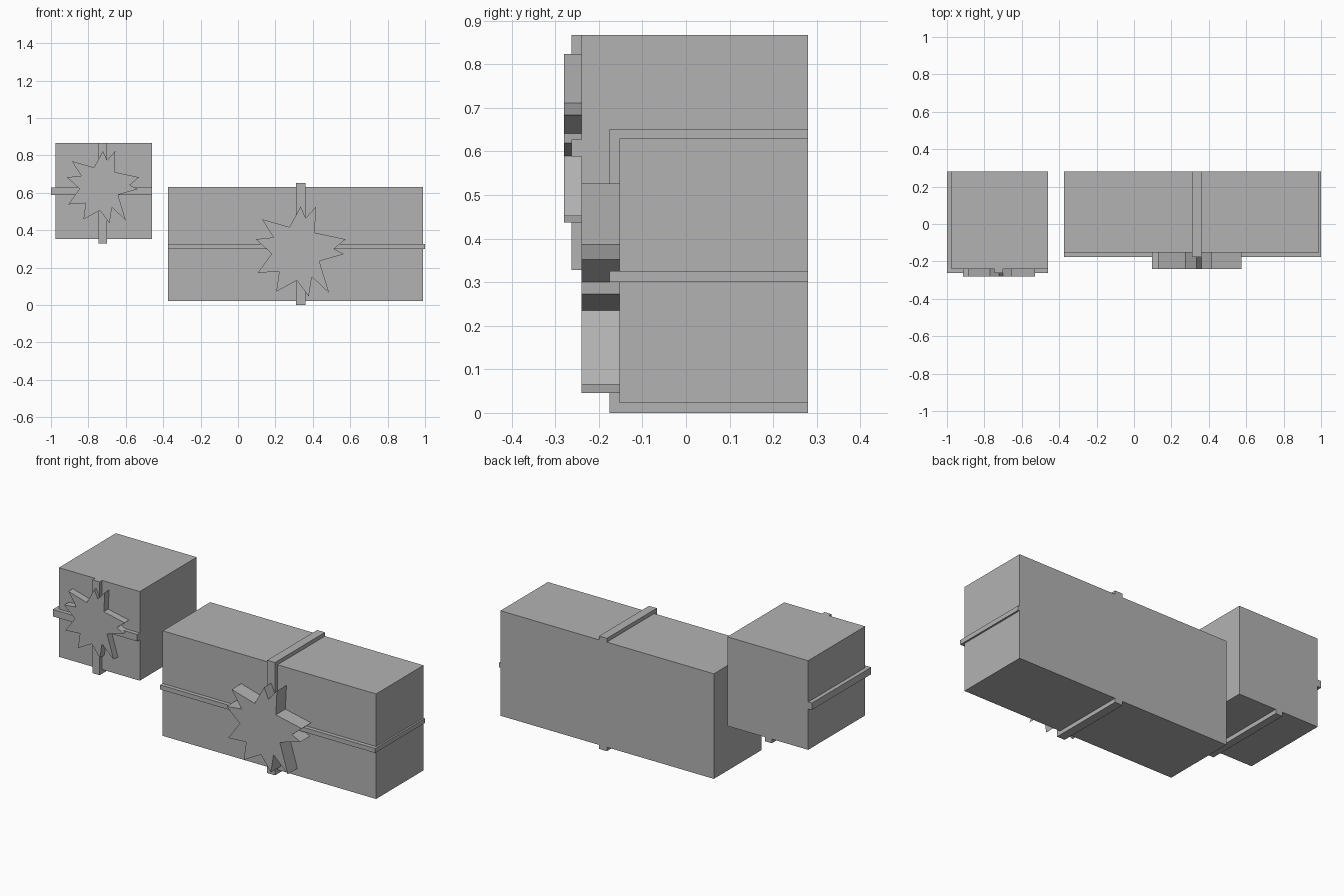
import bpy
import bmesh

cube = bpy.data.objects.get("Cube")
if cube:
    bpy.data.objects.remove(cube, do_unlink=True)

grey = bpy.data.materials.new("light grey")
grey.use_nodes = True
colour = (0.45, 0.45, 0.45, 1)
grey.diffuse_color = colour
grey.node_tree.nodes["Principled BSDF"].inputs["Base Color"].default_value = colour

BACK = 0.28


def finish(name, bm):
    bmesh.ops.recalc_face_normals(bm, faces=bm.faces)
    mesh = bpy.data.meshes.new(name)
    bm.to_mesh(mesh)
    bm.free()
    mesh.materials.append(grey)
    bpy.context.collection.objects.link(bpy.data.objects.new(name, mesh))


def block(name, x, z, front):
    """Box between x and z limits, from front to the shared back plane."""
    bm = bmesh.ops.create_cube
    mesh = bmesh.new()
    bm(mesh, size=1)
    for v in mesh.verts:
        v.co = (x[v.co.x > 0], BACK if v.co.y > 0 else front, z[v.co.z > 0])
    finish(name, mesh)


# Uneven ten-pointed bow outline, clockwise from the top tip
BOW = [(0, .24), (.027, .178), (.082, .24), (.075, .1), (.24, .065),
       (.178, .013), (.232, -.014), (.1, -.052), (.152, -.222), (.06, -.135),
       (.043, -.241), (-.02, -.155), (-.13, -.215), (-.115, -.107),
       (-.23, -.115), (-.155, -.012), (-.24, .065), (-.145, .075),
       (-.207, .172), (-.06, .13)]


def bow(name, cx, cz, size, front, rear):
    bm = bmesh.new()
    face = bm.faces.new([bm.verts.new((cx + x * size, front, cz + z * size))
                         for x, z in BOW])
    extruded = bmesh.ops.extrude_face_region(bm, geom=[face], use_keep_orig=True)
    verts = [g for g in extruded["geom"] if isinstance(g, bmesh.types.BMVert)]
    bmesh.ops.translate(bm, vec=(0, rear - front, 0), verts=verts)
    finish(name, bm)


# Wide gift box
block("wide_box", (-.374, .99), (.023, .63), -.153)
block("wide_box_upright_ribbon", (.31, .36), (0, .652), -.176)
block("wide_box_level_ribbon", (-.374, 1), (.3, .326), -.176)
bow("wide_box_bow", .335, .287, 1, -.24, -.153)

# Small gift box
block("small_box", (-.977, -.46), (.352, .867), -.24)
block("small_box_upright_ribbon", (-.745, -.701), (.328, .867), -.263)
block("small_box_level_ribbon", (-1, -.46), (.588, .628), -.263)
bow("small_box_bow", -.722, .631, .805, -.28, -.23)
